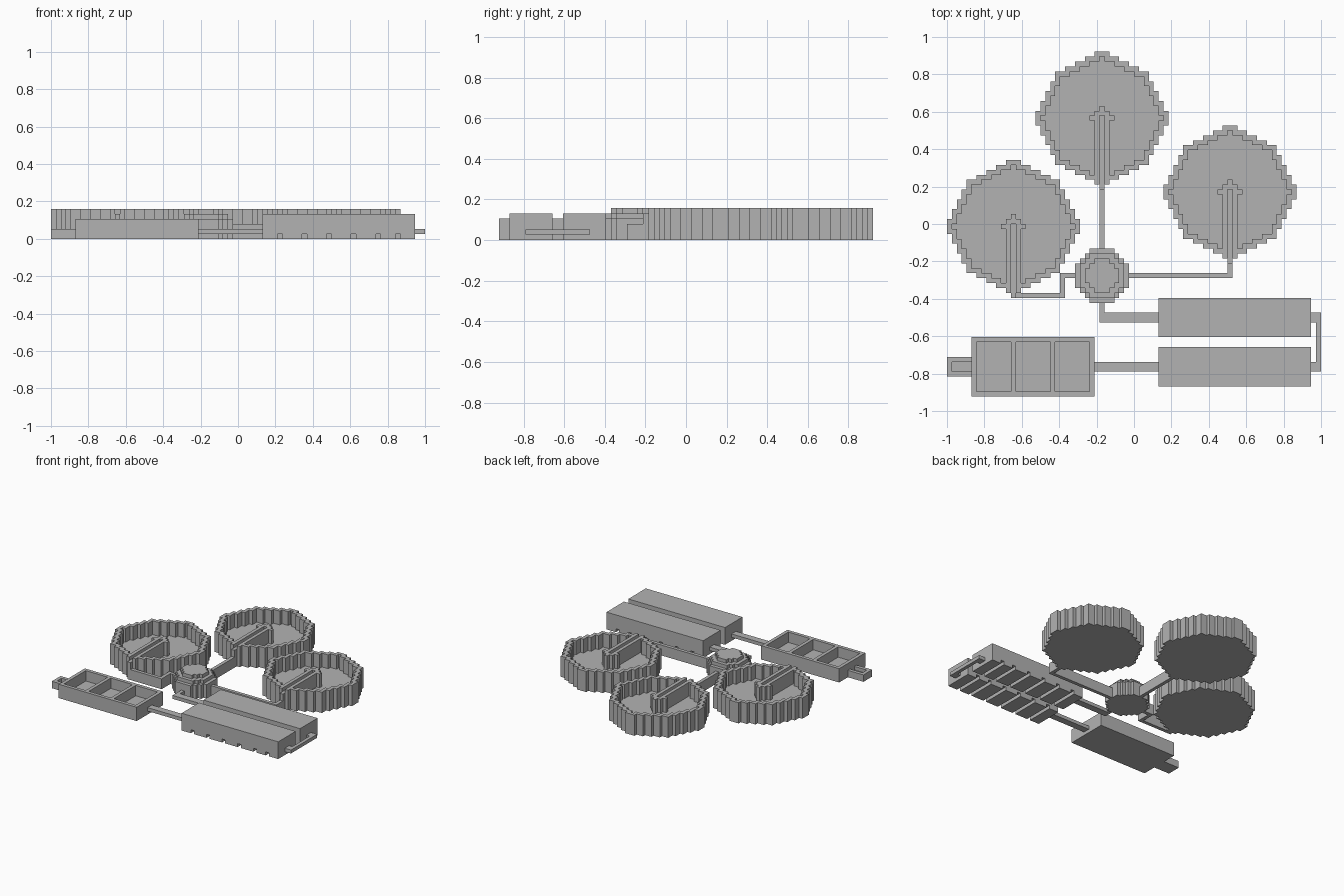
import bpy, bmesh

if "Cube" in bpy.data.objects:
    bpy.data.objects.remove(bpy.data.objects["Cube"])

U = 2 / 76                      # one grid unit
OX, OY = -38, -35               # grid origin, in units

grey = bpy.data.materials.new("plain grey")
grey.use_nodes = True
COLOUR = (0.45, 0.45, 0.45, 1)
grey.diffuse_color = COLOUR
grey.node_tree.nodes["Principled BSDF"].inputs["Base Color"].default_value = COLOUR


def finish(name, bm):
    bmesh.ops.remove_doubles(bm, verts=bm.verts, dist=U / 100)
    bmesh.ops.recalc_face_normals(bm, faces=bm.faces)
    mesh = bpy.data.meshes.new(name)
    bm.to_mesh(mesh)
    bm.free()
    mesh.materials.append(grey)
    obj = bpy.data.objects.new(name, mesh)
    bpy.context.collection.objects.link(obj)
    return obj


def quad(bm, points):
    bm.faces.new([bm.verts.new(((x + OX) * U, (y + OY) * U, z * U)) for x, y, z in points])


def block(name, x0, x1, y0, y1, z0, z1):
    """Plain box between grid lines."""
    bm = bmesh.new()
    bmesh.ops.create_cube(bm, size=1)
    for v in bm.verts:
        v.co.x = ((x1 if v.co.x > 0 else x0) + OX) * U
        v.co.y = ((y1 if v.co.y > 0 else y0) + OY) * U
        v.co.z = (z1 if v.co.z > 0 else z0) * U
    return finish(name, bm)


def columns(name, heights):
    """Solid of square columns; heights maps a grid cell to its top."""
    bm = bmesh.new()
    for (x, y), h in heights.items():
        corners = [(x, y), (x + 1, y), (x + 1, y + 1), (x, y + 1)]
        quad(bm, [(a, b, h) for a, b in corners])
        quad(bm, [(a, b, 0) for a, b in reversed(corners)])
        for k, (dx, dy) in enumerate([(0, -1), (1, 0), (0, 1), (-1, 0)]):
            low = heights.get((x + dx, y + dy), 0)
            if low < h:
                (ax, ay), (bx, by) = corners[k], corners[(k + 1) % 4]
                quad(bm, [(ax, ay, low), (bx, by, low), (bx, by, h), (ax, ay, h)])
    return finish(name, bm)


# Round tanks: stepped rim, sunken floor, feed channel to a central cross
def in_tank(x, y):
    x, y = abs(x), abs(y)
    return x + 2 * y <= 27 and 2 * x + y <= 27


def tank(name, cx, cy):
    span = range(-13, 14)
    near = range(-1, 2)
    heights = {}
    for x in span:
        for y in span:
            if not in_tank(x, y):
                continue
            inside = all(in_tank(x + a, y + b) for a in near for b in near)
            h = 2 if inside else 6
            if abs(x) + abs(y) <= 2 or (abs(x) <= 1 and y <= 0):
                h = 6
            if x == 0 and y <= 0:
                h = 5
            heights[cx + x, cy + y] = h
    columns(name, heights)


tank("back_tank", 31, 56)
tank("right_tank", 13, 34)
tank("left_tank", 57, 41)

# Domed hub in three stepped layers
hub = {}
for limit, top in ((29, 4), (20, 5), (10, 6)):
    for x in range(-5, 6):
        for y in range(-5, 6):
            if x * x + y * y <= limit:
                hub[31 + x, 24 + y] = top
columns("hub", hub)

# Channels from the hub to the tanks, with a riser at each tank
block("back_channel", 31, 32, 30, 42, 0, 3)
block("back_riser", 31, 32, 42, 43, 0, 5)
block("left_channel", 37, 58, 24, 25, 0, 3)
block("left_channel_end", 57, 58, 25, 27, 0, 3)
block("left_riser", 57, 58, 27, 28, 0, 5)
block("right_channel_near", 23, 26, 24, 25, 0, 3)
block("right_channel_bend", 23, 24, 20, 24, 0, 3)
block("right_channel_far", 14, 23, 20, 21, 0, 3)
block("right_riser", 13, 14, 20, 21, 0, 5)

# Two long covered basins with slots across the underside
SLOTS = (46, 51, 56, 61, 66, 70)
for name, y in (("front_basin", 2), ("rear_basin", 12)):
    block(name, 43, 74, y, y + 8, 1, 5)
    starts = [43] + [s + 1 for s in SLOTS]
    for a, b in zip(starts, list(SLOTS) + [74]):
        block(name + "_foot", a, b, y, y + 8, 0, 1)

# Pipes between basins, hub and open box
block("hub_pipe", 31, 43, 15, 17, 1, 2)
block("hub_pipe_end", 31, 32, 17, 20, 1, 2)
block("box_pipe", 30, 43, 5, 7, 1, 2)
block("link_front", 74, 76, 5, 7, 1, 2)
block("link_rear", 74, 76, 15, 17, 1, 2)
block("link_bar", 75, 76, 7, 15, 1, 2)

# Open box with three compartments, and the inlet trough at its end
box = {}
for x in range(5, 30):
    for y in range(12):
        wall = (x - 5) % 8 == 0 or y in (0, 11)
        box[x, y] = 4 if wall else 1
columns("open_box", box)

inlet = {}
for x in range(5):
    for y in range(4, 8):
        inlet[x, y] = 1 if x > 0 and y in (5, 6) else 2
columns("inlet_trough", inlet)
